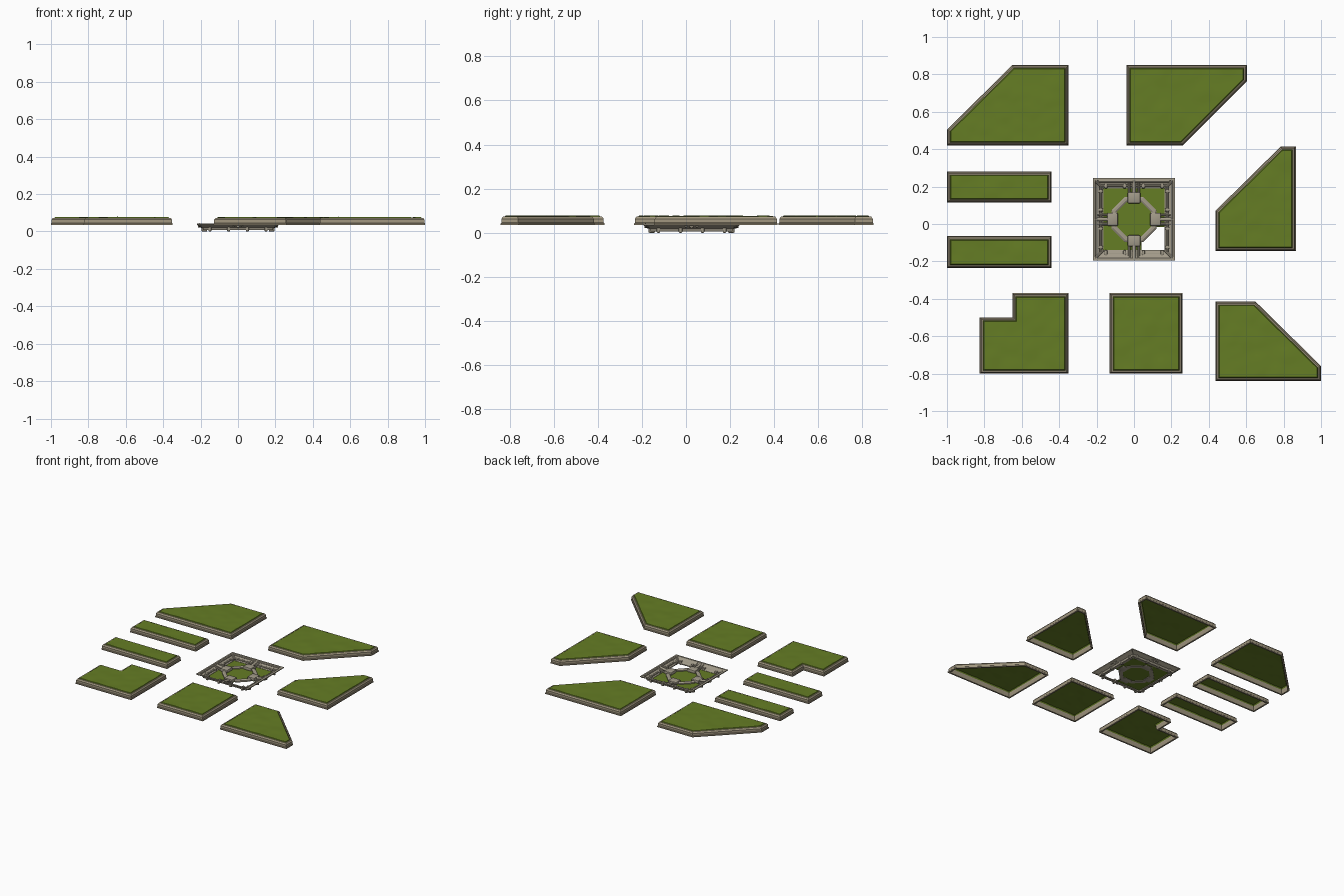
import bpy, bmesh, math
from mathutils import Vector, noise

if "Cube" in bpy.data.objects:
    bpy.data.objects.remove(bpy.data.objects["Cube"])


def material(name, rgb):
    m = bpy.data.materials.new(name)
    m.diffuse_color = (*rgb, 1)
    m.use_nodes = True
    m.node_tree.nodes["Principled BSDF"].inputs["Base Color"].default_value = m.diffuse_color
    return m


STONE = material("kerb stone", (0.36, 0.31, 0.215))
CARVED = material("carved stone", (0.36, 0.325, 0.25))
GRASS = material("grass green", (0.13, 0.205, 0.018))


def finish(bm, name, mat, angle=None):
    me = bpy.data.meshes.new(name)
    bm.to_mesh(me)
    bm.free()
    me.materials.append(mat)
    ob = bpy.data.objects.new(name, me)
    bpy.context.collection.objects.link(ob)
    if angle:
        bpy.context.view_layer.objects.active = ob
        ob.select_set(True)
        bpy.ops.object.shade_smooth_by_angle(angle=math.radians(angle))
        ob.select_set(False)
    return ob


def inset(poly, d):
    """Mitred inward offset of a counter-clockwise outline."""
    out = []
    for i, p in enumerate(poly):
        p, a, b = Vector(p), Vector(poly[i - 1]), Vector(poly[(i + 1) % len(poly)])
        u, v = (p - a).normalized(), (b - p).normalized()
        n1, n2 = Vector((-u.y, u.x)), Vector((-v.y, v.x))
        out.append(p + (n1 + n2) * d / (1 + n1.dot(n2)))
    return out


def ring(poly, profile, name, mat, closed=True):
    """Sweep an (inset, z) profile around an outline."""
    bm = bmesh.new()
    loops = [[bm.verts.new((q.x, q.y, z)) for q in inset(poly, d)] for d, z in profile]
    n = len(poly)
    for k in range(len(loops) if closed else len(loops) - 1):
        a, b = loops[k], loops[(k + 1) % len(loops)]
        for i in range(n):
            j = (i + 1) % n
            bm.faces.new((a[i], a[j], b[j], b[i]))
    return finish(bm, name, mat)


def lawn(poly, name):
    """Lumpy turf sheet with a bevelled edge that drops into the kerb."""
    bm = bmesh.new()
    bm.faces.new([bm.verts.new((q.x, q.y, 0.075)) for q in inset(poly, 0.022)])
    for axis in (0, 1):
        lo = min(p[axis] for p in poly)
        hi = max(p[axis] for p in poly)
        for k in range(1, int((hi - lo) / 0.02) + 1):
            co, no = [0, 0, 0], [0, 0, 0]
            co[axis], no[axis] = lo + k * 0.02, 1
            bmesh.ops.bisect_plane(bm, geom=bm.verts[:] + bm.edges[:] + bm.faces[:],
                                   plane_co=co, plane_no=no)
    for v in bm.verts:
        d = noise.voronoi(Vector((v.co.x * 11, v.co.y * 11, 0)))[0]
        v.co.z += 0.004 * (1 - min(1.0, d[0] * 1.2))
    rim = [e for e in bm.edges if e.is_boundary]
    ext = bmesh.ops.extrude_edge_only(bm, edges=rim)["geom"]
    outer = inset(poly, 0.016)
    inner = inset(poly, 0.022)
    n = len(poly)
    # push each extruded rim vertex out to the kerb
    for v in (g for g in ext if isinstance(g, bmesh.types.BMVert)):
        best = None
        for i in range(n):
            a, b = inner[i], inner[(i + 1) % n]
            t = max(0, min(1, (v.co.xy - a).dot(b - a) / (b - a).length_squared))
            dist = (a.lerp(b, t) - v.co.xy).length
            if best is None or dist < best[0]:
                best = (dist, outer[i].lerp(outer[(i + 1) % n], t))
        v.co = (*best[1], 0.066)
    bmesh.ops.recalc_face_normals(bm, faces=bm.faces[:])
    finish(bm, name, GRASS, 35)


beds = {
    "back_left_bed": [(-1, .42), (-.35, .42), (-.35, .85), (-.65, .85), (-1, .505)],
    "back_right_bed": [(-.04, .42), (.26, .42), (.605, .765), (.605, .85), (-.04, .85)],
    "right_bed": [(.435, -.145), (.865, -.145), (.865, .415), (.785, .415), (.435, .07)],
    "front_right_bed": [(.435, -.84), (1, -.84), (1, -.76), (.65, -.415), (.435, -.415)],
    "front_square_bed": [(-.13, -.8), (.26, -.8), (.26, -.37), (-.13, -.37)],
    "front_left_bed": [(-.825, -.8), (-.35, -.8), (-.35, -.37), (-.65, -.37),
                       (-.65, -.5), (-.825, -.5)],
    "lower_strip_bed": [(-1, -.235), (-.44, -.235), (-.44, -.065), (-1, -.065)],
    "upper_strip_bed": [(-1, .115), (-.44, .115), (-.44, .28), (-1, .28)],
}
KERB = [(0, .035), (0, .043), (.003, .046), (.003, .063), (.010, .073),
        (.017, .073), (.017, .06), (.012, .035)]
for name, poly in beds.items():
    ring(poly, KERB, name + "_kerb", STONE)
    lawn(poly, name + "_grass")

# ---- central carved square ----
CX, CY = 0.0, 0.025


def square(r):
    return [(CX - r, CY - r), (CX + r, CY - r), (CX + r, CY + r), (CX - r, CY + r)]


# frame sloping down towards the middle, like an upturned coffer
ring(square(.22), [(0, .036), (0, .042), (.012, .042), (.016, .036), (.034, .028),
                   (.038, .022), (.056, .014), (.056, .007), (.035, .007), (.03, .02)],
     "square_frame", CARVED)

# turf sheet, with the front right corner left open
bm = bmesh.new()
bm.faces.new([bm.verts.new((CX + x, CY + y, .012)) for x, y in
              [(-.17, -.17), (.04, -.17), (.04, -.11), (.11, -.04), (.17, -.04),
               (.17, .17), (-.17, .17)]])
finish(bm, "centre_grass", GRASS)

# octagonal inner ring
octo = [(CX + .13 * math.cos(math.radians(22.5 + 45 * i)),
         CY + .13 * math.sin(math.radians(22.5 + 45 * i))) for i in range(8)]
ring(octo, [(0, .008), (0, .02), (.008, .025), (.020, .025), (.028, .02), (.028, .008)],
     "octagon_ring", CARVED)


def rod(name, a, b, r, sides=10):
    """Round bar between two points given relative to the centre."""
    a, b = Vector(a), Vector(b)
    bm = bmesh.new()
    bmesh.ops.create_cone(bm, cap_ends=True, segments=sides, radius1=r, radius2=r,
                          depth=(b - a).length)
    rot = (b - a).to_track_quat('Z', 'Y')
    for v in bm.verts:
        v.co = rot @ v.co + (a + b) / 2 + Vector((CX, CY, 0))
    finish(bm, name, CARVED, 40)


def block(name, lo, hi, k):
    """Bevelled block on side k of the square (0 = right, then anticlockwise)."""
    bm = bmesh.new()
    bmesh.ops.create_cube(bm, size=1)
    lo, hi = Vector(lo), Vector(hi)
    for v in bm.verts:
        v.co = (lo + hi) / 2 + Vector(v.co[i] * (hi - lo)[i] for i in range(3))
    w = min(hi - lo) * .3
    bmesh.ops.bevel(bm, geom=bm.edges[:], offset=w, segments=2, affect='EDGES', profile=.5)
    c, s = [(1, 0), (0, 1), (-1, 0), (0, -1)][k]
    for v in bm.verts:
        x, y = v.co.x, v.co.y
        v.co.x, v.co.y = CX + c * x - s * y, CY + s * x + c * y
    finish(bm, name, CARVED, 40)


for k, side in enumerate(("right", "back", "left", "front")):
    c, s = [(1, 0), (0, 1), (-1, 0), (0, -1)][k]

    def at(x, y, z):
        return (c * x - s * y, s * x + c * y, z)

    # boss on the octagon, spoke out to the frame and its two side ribs
    block(side + "_boss", (.085, -.035, .008), (.145, .035, .034), k)
    rod(side + "_spoke", at(.12, 0, .02), at(.212, 0, .032), .010)
    for y in (-.025, .025):
        rod(side + "_rib", at(.135, y, .016), at(.208, y, .032), .007, 8)
    # moulding bars along the frame (front side is plain)
    if side != "front":
        rod(side + "_outer_bar", at(.203, -.19, .035), at(.203, .19, .035), .006, 8)
        rod(side + "_inner_bar", at(.178, -.175, .023), at(.178, .175, .023), .006, 8)
    # brackets beneath the frame
    for y in (-.15, -.05, .05, .15):
        block(side + "_bracket", (.165, y - .008, 0), (.195, y + .008, .03), k)
    # corner ribs
    rod(side + "_corner_rib", at(.165, .165, .016), at(.21, .21, .037), .008, 8)
